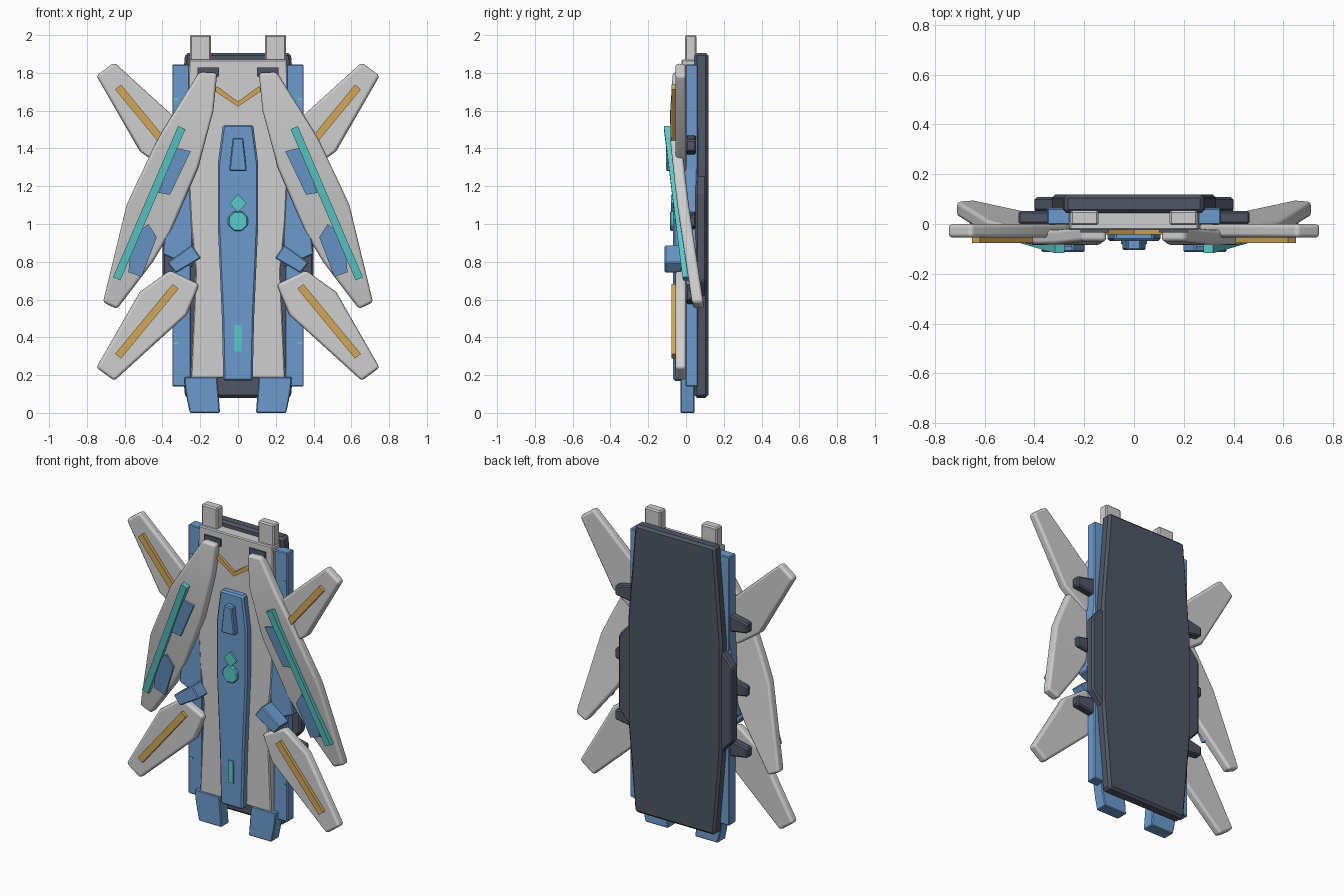
import bpy, bmesh, math
from mathutils import Vector

cube = bpy.data.objects.get("Cube")
if cube:
    bpy.data.objects.remove(cube, do_unlink=True)


def material(name, rgb):
    m = bpy.data.materials.new(name)
    m.use_nodes = True
    m.diffuse_color = (*rgb, 1)
    bsdf = next(n for n in m.node_tree.nodes if n.type == 'BSDF_PRINCIPLED')
    bsdf.inputs["Base Color"].default_value = (*rgb, 1)
    return m


LIGHT = material("light grey", (0.62, 0.62, 0.62))
BLUE = material("blue", (0.15, 0.33, 0.62))
DARK = material("dark slate", (0.08, 0.093, 0.13))
GOLD = material("gold", (0.65, 0.39, 0.095))
CYAN = material("cyan", (0.10, 0.60, 0.58))


def flat(x, z):
    return 0


def plate(name, pts, y0, y1, mat, mirror=True, bevel=0.0, segments=1, depth=flat):
    """Outline in x, z given as a strip: point i is paired with point n-1-i."""
    n = len(pts)
    bm = bmesh.new()
    front = [bm.verts.new((x, y0 + depth(x, z), z)) for x, z in pts]
    back = [bm.verts.new((x, y1 + depth(x, z), z)) for x, z in pts]
    for layer in (front, back):
        for i in range(n // 2 - 1):
            bm.faces.new((layer[i], layer[i + 1], layer[n - 2 - i], layer[n - 1 - i]))
    for i in range(n):
        j = (i + 1) % n
        bm.faces.new((front[i], front[j], back[j], back[i]))
    bmesh.ops.recalc_face_normals(bm, faces=bm.faces)
    me = bpy.data.meshes.new(name)
    bm.to_mesh(me)
    bm.free()
    me.materials.append(mat)
    ob = bpy.data.objects.new(name, me)
    bpy.context.collection.objects.link(ob)
    if bevel:
        mod = ob.modifiers.new("bevel", 'BEVEL')
        mod.width, mod.segments = bevel, segments
        mod.limit_method, mod.angle_limit = 'ANGLE', math.radians(40)
        if segments > 1:
            mod.harden_normals = True
            me.polygons.foreach_set("use_smooth", [True] * len(me.polygons))
    if mirror:
        ob.modifiers.new("mirror", 'MIRROR').use_mirror_merge = False
    return ob


def central(name, half, y0, y1, mat, bevel=0.0):
    """Symmetric plate from half widths and heights."""
    pts = [(-w, z) for w, z in half] + [(w, z) for w, z in reversed(half)]
    return plate(name, pts, y0, y1, mat, mirror=False, bevel=bevel)


def box(name, x0, x1, z0, z1, y0, y1, mat, bevel=0.0):
    return plate(name, [(x0, z0), (x0, z1), (x1, z1), (x1, z0)], y0, y1, mat, bevel=bevel)


def bar(name, a, b, width, y0, y1, mat, depth=flat):
    a, b = Vector(a), Vector(b)
    side = (b - a).orthogonal().normalized() * width / 2
    pts = [tuple(p) for p in (a - side, b - side, b + side, a + side)]
    return plate(name, pts, y0, y1, mat, depth=depth)


def sweep(x, z):
    """Long wings bend back towards their lower tips."""
    d = 1.51 - z
    return -0.06 + (0.09 * d + 0.045 * d * d if d > 0 else -0.07 * d)


# Back shell and its side flanges
central("back_shell", [(0.28, 0.08), (0.33, 0.65), (0.33, 1.3), (0.28, 1.905)],
        0.045, 0.118, DARK, 0.014)
plate("shell_flange", [(0.28, 0.57), (0.4, 0.7), (0.4, 1.17), (0.28, 1.31)],
      0.05, 0.108, DARK, bevel=0.01)
for label, z in (("upper", 1.42), ("middle", 1.02), ("lower", 0.63)):
    plate(label + "_wing_mount", [(0.3, z - 0.06), (0.3, z + 0.06),
                                  (0.465, z + 0.025), (0.465, z - 0.035)],
          0.0, 0.052, DARK, bevel=0.008)

# Body, top posts, feet and side rails
central("body", [(0.25, 0.185), (0.225, 0.75), (0.25, 1.0), (0.27, 1.4), (0.26, 1.87)],
        -0.025, 0.05, LIGHT, 0.006)
box("top_post", 0.142, 0.255, 1.7, 2.0, -0.005, 0.055, LIGHT, 0.008)
plate("foot", [(0.095, 0.0), (0.11, 0.19), (0.285, 0.19), (0.28, 0.13), (0.27, 0.07), (0.255, 0.0)],
      -0.03, 0.046, BLUE, bevel=0.005)
box("side_rail", 0.25, 0.348, 0.14, 1.845, -0.002, 0.064, BLUE, 0.005)
plate("rail_bulge", [(0.24, 0.77), (0.24, 1.36), (0.34, 1.36), (0.4, 0.84)],
      -0.02, 0.06, BLUE, bevel=0.006)
for label, z in (("lower", 0.37), ("upper", 1.66)):
    box(label + "_rail_light", 0.315, 0.342, z - 0.006, z + 0.006, -0.005, 0.002, CYAN)
box("post_socket", 0.1, 0.215, 1.78, 1.828, -0.035, -0.01, DARK)

# Central spine and its ornaments
central("spine", [(0.078, 0.17), (0.085, 0.5), (0.107, 1.0), (0.107, 1.32), (0.08, 1.525)],
        -0.068, -0.015, BLUE, 0.01)
central("spine_fin", [(0.047, 1.28), (0.028, 1.455)], -0.105, -0.06, BLUE, 0.006)
central("spine_diamond", [(0.002, 1.063), (0.045, 1.11), (0.002, 1.155)], -0.08, -0.06, CYAN)
gem = [(0.056 * math.sin(a), 1.015 - 0.056 * math.cos(a))
       for a in (math.pi * (k + 0.5) / 4 for k in range(8))]
plate("spine_gem", gem, -0.085, -0.06, CYAN, mirror=False, bevel=0.006)
central("spine_light", [(0.019, 0.325), (0.019, 0.465)], -0.075, -0.06, CYAN)
plate("chest_chevron", [(0, 1.622), (0.125, 1.705), (0.112, 1.73), (0, 1.648)],
      -0.042, -0.02, GOLD)

# Short wings: the upper pair reflects the lower pair
short = [(0.205, 0.68), (0.36, 0.755), (0.52, 0.64), (0.75, 0.24), (0.655, 0.17), (0.27, 0.52)]
short = short[1:] + short[:1]
for label, flip in (("lower", False), ("upper", True)):
    def place(p):
        return (p[0], 2.025 - p[1]) if flip else p
    plate(label + "_wing", [place(p) for p in short], -0.055, 0.0, LIGHT,
          bevel=0.017, segments=3)
    bar(label + "_wing_stripe", place((0.33, 0.67)), place((0.635, 0.3)), 0.04,
        -0.076, -0.045, GOLD)

# Long swept wings with panels and light bars
inner = [(0.11, 1.8), (0.13, 1.6), (0.21, 1.3), (0.36, 0.95), (0.45, 0.8), (0.64, 0.55)]
outer = [(0.205, 1.805), (0.32, 1.62), (0.42, 1.46), (0.53, 1.23), (0.59, 1.1), (0.715, 0.585)]
plate("long_wing", inner + outer[::-1], -0.03, 0.03, LIGHT,
      bevel=0.017, segments=3, depth=sweep)
plate("upper_wing_panel", [(0.25, 1.385), (0.36, 1.155), (0.42, 1.165), (0.33, 1.405)],
      -0.042, -0.01, BLUE, depth=sweep)
plate("lower_wing_panel", [(0.475, 1.0), (0.43, 0.93), (0.51, 0.72), (0.58, 0.745),
                           (0.57, 0.85), (0.54, 0.95)],
      -0.042, -0.01, BLUE, depth=sweep)
bar("wing_light_bar", (0.298, 1.51), (0.642, 0.71), 0.042, -0.058, -0.025, CYAN, depth=sweep)

# Tilted blocks above the lower wings
plate("tilted_block", [(0.375, 0.795), (0.245, 0.89), (0.195, 0.82), (0.33, 0.74)],
      -0.113, -0.02, BLUE, bevel=0.006)
